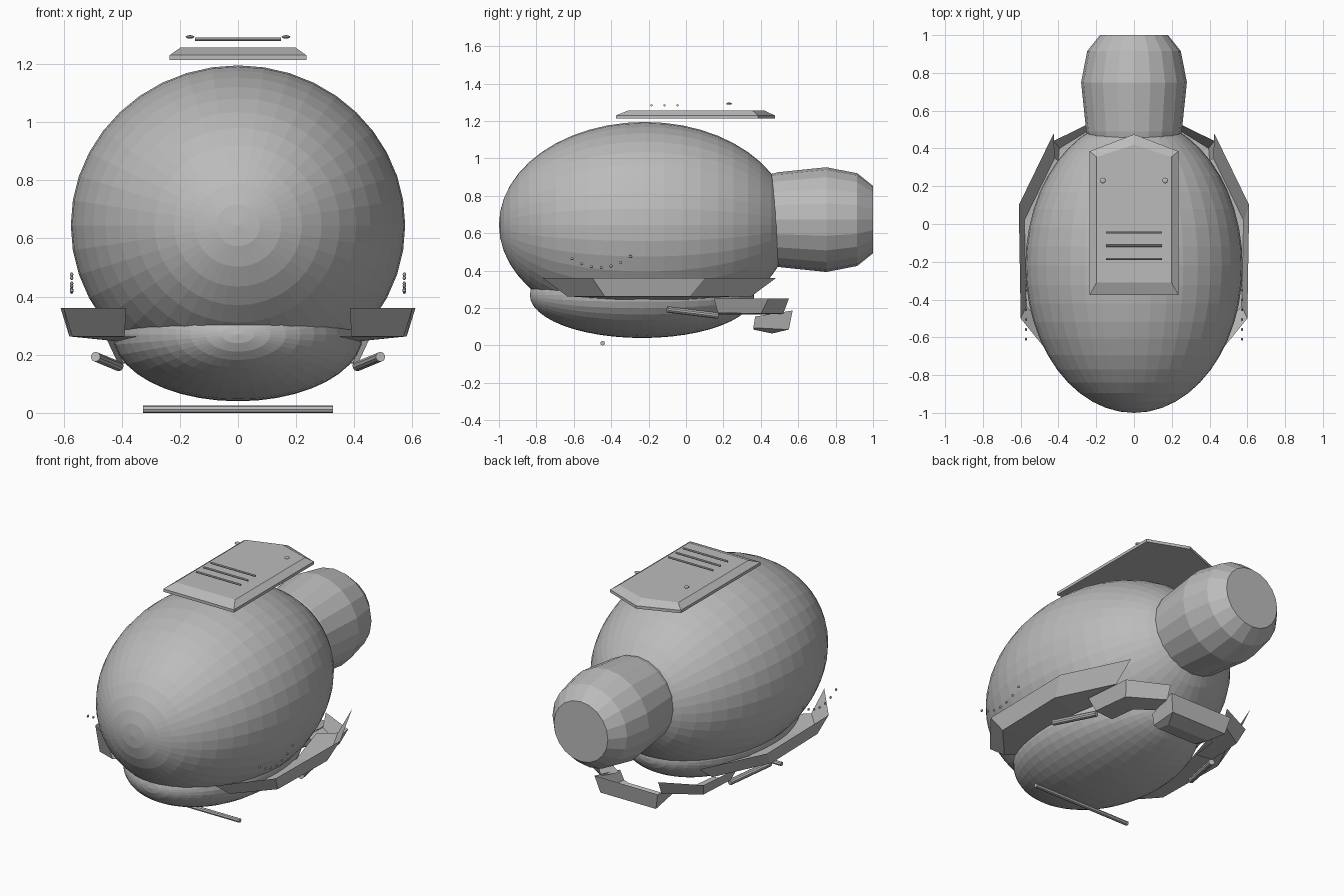
import bpy, bmesh, math
from mathutils import Vector, Matrix

if "Cube" in bpy.data.objects:
    bpy.data.objects.remove(bpy.data.objects["Cube"])

grey = bpy.data.materials.new("plain_grey")
grey.diffuse_color = (0.5, 0.5, 0.5, 1)
grey.use_nodes = True
grey.node_tree.nodes["Principled BSDF"].inputs["Base Color"].default_value = grey.diffuse_color


def finish(name, bm, recalc=True):
    if recalc:
        bmesh.ops.recalc_face_normals(bm, faces=bm.faces)
    me = bpy.data.meshes.new(name)
    bm.to_mesh(me)
    bm.free()
    me.materials.append(grey)
    ob = bpy.data.objects.new(name, me)
    bpy.context.collection.objects.link(ob)
    return ob


def ellipsoid(name, centre, radii, seg, rings):
    # sphere with its poles on the y axis
    bm = bmesh.new()
    bmesh.ops.create_uvsphere(bm, u_segments=seg, v_segments=rings, radius=1)
    m = (Matrix.Translation(centre) @ Matrix.Diagonal((*radii, 1))
         @ Matrix.Rotation(math.pi / 2, 4, 'X'))
    bmesh.ops.transform(bm, matrix=m, verts=bm.verts)
    return finish(name, bm)


def rod(name, a, b, r, sides=8):
    a, b = Vector(a), Vector(b)
    bm = bmesh.new()
    bmesh.ops.create_cone(bm, cap_ends=True, segments=sides, radius1=r, radius2=r,
                          depth=(b - a).length)
    m = Matrix.Translation((a + b) / 2) @ (b - a).to_track_quat('Z', 'Y').to_matrix().to_4x4()
    bmesh.ops.transform(bm, matrix=m, verts=bm.verts)
    return finish(name, bm)


def loft(name, rows, closed=False, cap=False):
    # skin between matching rows of points
    bm = bmesh.new()
    vs = [[bm.verts.new(p) for p in row] for row in rows]
    n = len(rows[0])
    for r0, r1 in zip(vs, vs[1:]):
        for i in range(n if closed else n - 1):
            j = (i + 1) % n
            bm.faces.new((r0[i], r0[j], r1[j], r1[i]))
    if cap:
        bm.faces.new(vs[0])
        bm.faces.new(vs[-1])
    return finish(name, bm)


def flip(rows, s):
    return [[(s * x, y, z) for x, y, z in row] for row in rows]


# main hull and belly
ellipsoid("hull", (0, -0.22, 0.645), (0.575, 0.78, 0.55), 40, 24)
ellipsoid("belly", (0, -0.235, 0.27), (0.43, 0.60, 0.23), 40, 24)

# rear nozzle
rings = [(0.44, 0.24), (0.49, 0.253), (0.75, 0.28), (0.915, 0.248), (1.0, 0.18)]
loft("rear_nozzle",
     [[(r * math.cos(k * math.tau / 20), y, 0.673 + r * math.sin(k * math.tau / 20))
       for k in range(20)] for y, r in rings], closed=True, cap=True)


# roof plate with bevelled rim
def roof_outline(w, front, back, tip, z):
    return [(-w, front, z), (w, front, z), (w, back, z), (0, tip, z), (-w, back, z)]


loft("roof_plate", [roof_outline(0.235, -0.375, 0.385, 0.475, 1.213),
                    roof_outline(0.235, -0.375, 0.385, 0.475, 1.23),
                    roof_outline(0.198, -0.31, 0.355, 0.42, 1.256)], closed=True, cap=True)

# vent bars above the roof plate
for y in (-0.045, -0.115, -0.185):
    rod("vent_bar", (-0.148, y, 1.284), (0.148, y, 1.284), 0.006)

# bar under the belly
rod("skid_bar", (-0.326, -0.446, 0.0125), (0.326, -0.446, 0.0125), 0.0125)

# armour trays: wall top, wall bottom, inner floor edge
side_tray = [
    [(0.385, -0.765, 0.36), (0.60, -0.50, 0.36), (0.61, 0.10, 0.36), (0.425, 0.48, 0.36)],
    [(0.39, -0.635, 0.263), (0.57, -0.435, 0.263), (0.58, 0.02, 0.263), (0.42, 0.35, 0.263)],
    [(0.33, -0.58, 0.263), (0.405, -0.36, 0.245), (0.405, -0.02, 0.245), (0.33, 0.27, 0.263)]]
corner_tray = [
    [(0.45, 0.15, 0.25), (0.425, 0.44, 0.25), (0.20, 0.55, 0.25)],
    [(0.415, 0.17, 0.175), (0.395, 0.40, 0.17), (0.20, 0.52, 0.17)],
    [(0.30, 0.17, 0.165), (0.28, 0.33, 0.165), (0.15, 0.42, 0.165)]]
half = [[(0.18, 0.37, 0.155), (0.21, 0.57, 0.187)],
        [(0.16, 0.36, 0.095), (0.185, 0.55, 0.085)],
        [(0.13, 0.36, 0.085), (0.14, 0.46, 0.064)]]
loft("rear_tray", [row + [(-x, y, z) for x, y, z in reversed(row)] for row in half]
     + [[(0.13, 0.36, 0.085), (0.05, 0.36, 0.085), (-0.05, 0.36, 0.085), (-0.13, 0.36, 0.085)]])

for s in (1, -1):
    loft("side_tray", flip(side_tray, s))
    loft("corner_tray", flip(corner_tray, s))
    # short side barrel
    rod("side_barrel", (s * 0.49, -0.10, 0.193), (s * 0.41, 0.17, 0.16), 0.017, 10)
    # roof stud
    ellipsoid("roof_stud", (s * 0.165, 0.23, 1.293), (0.015, 0.015, 0.006), 12, 8)
    # curved row of rivets
    for i in range(7):
        y = -0.61 + 0.0522 * i
        z = 0.417 + 2.15 * (y + 0.462) ** 2
        ellipsoid("rivet", (s * 0.572, y, z), (0.006, 0.008, 0.008), 8, 6)
